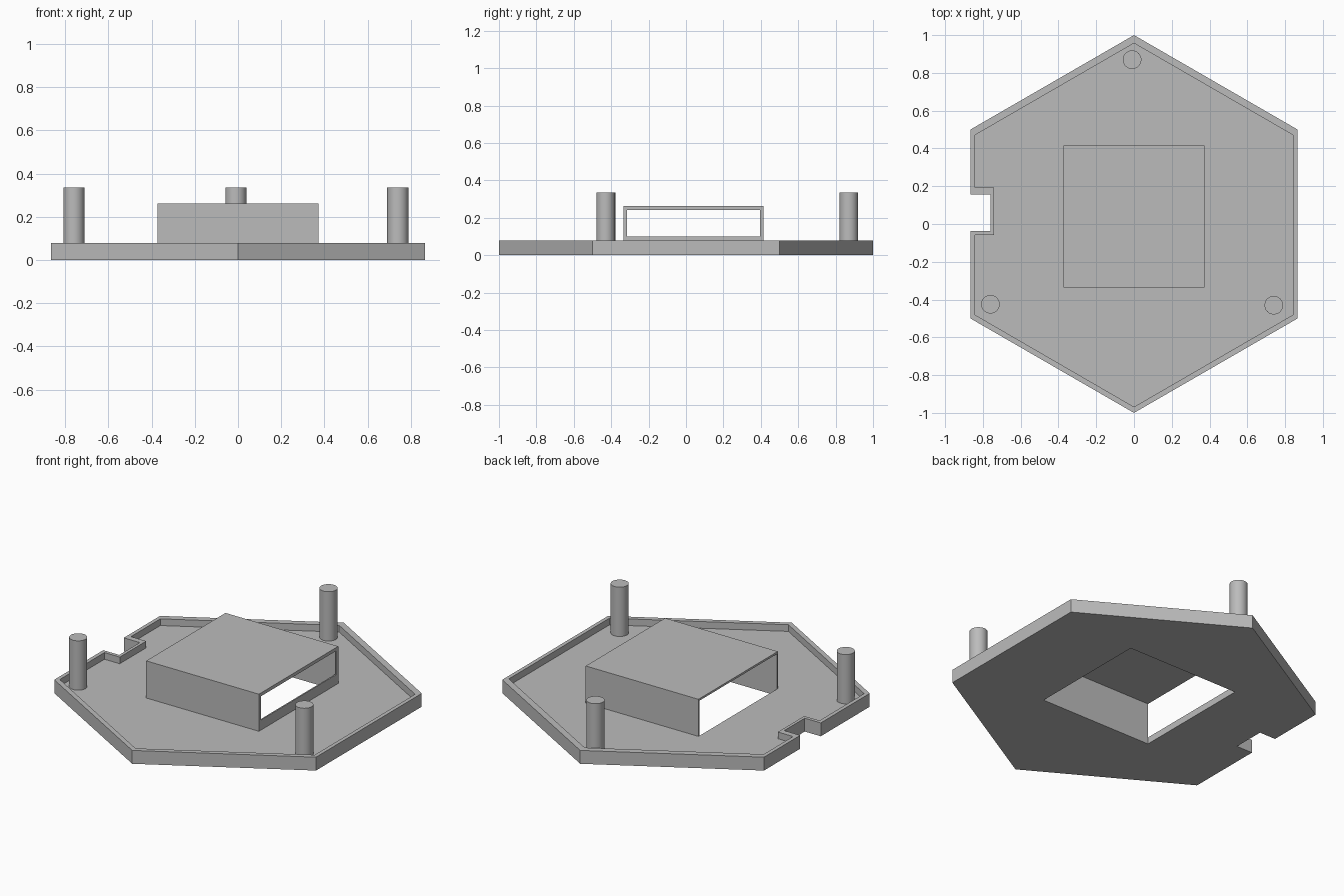
import bpy, bmesh

cube = bpy.data.objects.get("Cube")
if cube:
    bpy.data.objects.remove(cube, do_unlink=True)

grey = bpy.data.materials.new("plain_grey")
grey.use_nodes = True
colour = (0.5, 0.5, 0.5, 1)
grey.diffuse_color = colour
for node in grey.node_tree.nodes:
    if node.type == 'BSDF_PRINCIPLED':
        node.inputs["Base Color"].default_value = colour


def prism(name, outline, z0, z1):
    """Extrude a flat outline between two heights."""
    bm = bmesh.new()
    face = bm.faces.new([bm.verts.new((x, y, z0)) for x, y in outline])
    top = bmesh.ops.extrude_face_region(bm, geom=[face])["geom"]
    bmesh.ops.translate(bm, vec=(0, 0, z1 - z0),
                        verts=[v for v in top if isinstance(v, bmesh.types.BMVert)])
    bmesh.ops.recalc_face_normals(bm, faces=bm.faces)
    mesh = bpy.data.meshes.new(name)
    bm.to_mesh(mesh)
    bm.free()
    mesh.materials.append(grey)
    obj = bpy.data.objects.new(name, mesh)
    bpy.context.collection.objects.link(obj)
    return obj


def block(name, x0, x1, y0, y1, z0, z1):
    return prism(name, [(x0, y0), (x1, y0), (x1, y1), (x0, y1)], z0, z1)


def cut(obj, cutter):
    """Subtract the cutter, then discard it."""
    mod = obj.modifiers.new("cut", 'BOOLEAN')
    mod.operation = 'DIFFERENCE'
    mod.solver = 'EXACT'
    mod.object = cutter
    bpy.context.view_layer.objects.active = obj
    bpy.ops.object.modifier_apply(modifier=mod.name)
    bpy.data.objects.remove(cutter, do_unlink=True)


def notched_hexagon(side, top, bottom, high, low, notch_x, notch_low, notch_high):
    """Hexagon outline with a rectangular notch in its -x edge."""
    return [(0, bottom), (side, low), (side, high), (0, top), (-side, high),
            (-side, notch_high), (notch_x, notch_high),
            (notch_x, notch_low), (-side, notch_low), (-side, low)]


FLOOR, RIM = 0.04, 0.08
X, Y0, Y1, ROOF = 0.373, -0.335, 0.415, 0.262
WALL = 0.008

# Hexagonal tray with a raised rim, a cable notch and a square floor opening
tray = prism("tray", notched_hexagon(0.866, 1, -1, 0.5, -0.5, -0.76, -0.037, 0.157), 0, RIM)
cut(tray, prism("tray_cutter",
                notched_hexagon(0.843, 0.957, -0.968, 0.47, -0.48, -0.742, -0.058, 0.192),
                FLOOR, 0.2))
cut(tray, block("floor_cutter", -X, X - WALL, Y0 + WALL, Y1 - WALL, -0.1, 0.2))

# Thin housing, open below and at -x, with a framed window at +x
housing = block("housing", -X, X, Y0, Y1, FLOOR, ROOF)
cut(housing, block("cavity_cutter", -0.5, X - WALL, Y0 + WALL, Y1 - WALL, -0.1, ROOF - 0.012))
cut(housing, block("window_cutter", 0.3, 0.5, Y0 + 0.02, Y1 - 0.02, 0.1, ROOF - 0.02))

# Three round posts
for name, x, y in (("back_post", -0.01, 0.87),
                   ("right_post", -0.76, -0.425),
                   ("left_post", 0.74, -0.43)):
    bpy.ops.mesh.primitive_cylinder_add(vertices=40, radius=0.049, depth=0.335 - FLOOR,
                                        location=(x, y, (0.335 + FLOOR) / 2))
    post = bpy.context.object
    post.name = name
    post.data.materials.append(grey)
    bpy.ops.object.shade_smooth_by_angle()
